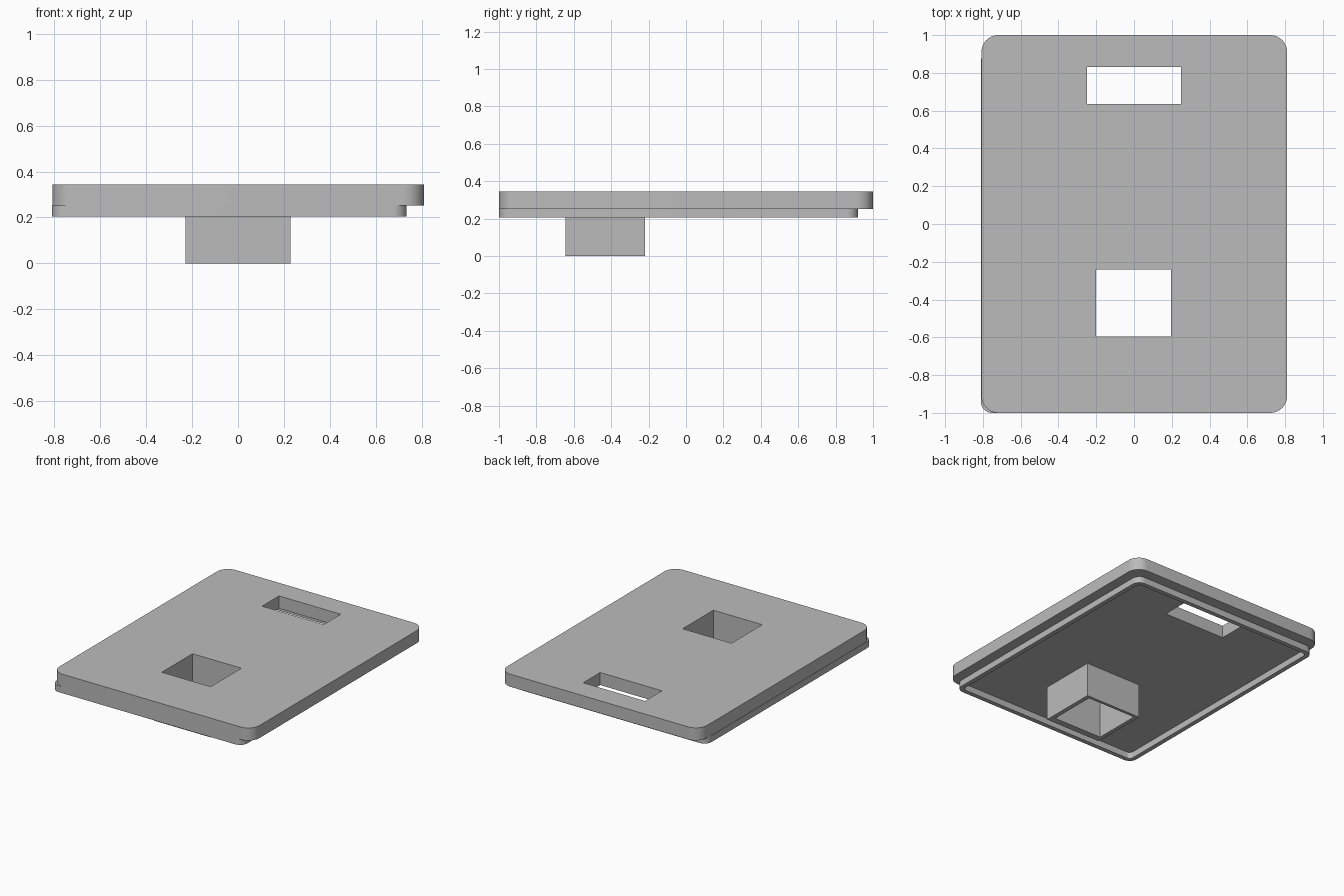
import bpy, bmesh
from math import sin, cos, pi

cube = bpy.data.objects.get("Cube")
if cube:
    bpy.data.objects.remove(cube, do_unlink=True)

grey = bpy.data.materials.new("plain grey")
grey.use_nodes = True
grey.diffuse_color = (0.5, 0.5, 0.5, 1)
grey.node_tree.nodes["Principled BSDF"].inputs["Base Color"].default_value = (0.5, 0.5, 0.5, 1)


def outline(x0, x1, y0, y1, r=0.0, steps=10):
    """Rectangle outline, with rounded corners when r is given."""
    if r == 0:
        return [(x0, y0), (x1, y0), (x1, y1), (x0, y1)]
    centres = [(x1 - r, y1 - r), (x0 + r, y1 - r), (x0 + r, y0 + r), (x1 - r, y0 + r)]
    points = []
    for corner, (cx, cy) in enumerate(centres):
        for i in range(steps + 1):
            a = (corner + i / steps) * pi / 2
            points.append((cx + r * cos(a), cy + r * sin(a)))
    return points


def slab(name, z0, z1, *loops):
    """Extrude the first loop from z0 to z1, with the other loops as holes."""
    curve = bpy.data.curves.new(name, "CURVE")
    curve.dimensions = "2D"
    curve.fill_mode = "BOTH"
    curve.extrude = (z1 - z0) / 2
    for loop in loops:
        spline = curve.splines.new("POLY")
        spline.points.add(len(loop) - 1)
        for point, (x, y) in zip(spline.points, loop):
            point.co = (x, y, 0, 1)
        spline.use_cyclic_u = True
    obj = bpy.data.objects.new(name, curve)
    bpy.context.collection.objects.link(obj)
    obj.location.z = (z0 + z1) / 2
    bpy.ops.object.select_all(action="DESELECT")
    obj.select_set(True)
    bpy.context.view_layer.objects.active = obj
    bpy.ops.object.convert(target="MESH")
    obj = bpy.context.object
    # Weld the caps to the walls
    bm = bmesh.new()
    bm.from_mesh(obj.data)
    bmesh.ops.remove_doubles(bm, verts=bm.verts, dist=0.0001)
    bmesh.ops.recalc_face_normals(bm, faces=bm.faces)
    bm.to_mesh(obj.data)
    bm.free()
    obj.data.materials.clear()
    obj.data.materials.append(grey)
    bpy.ops.object.shade_smooth_by_angle(angle=pi / 6)
    return obj


LIP_Z, PLATE_Z, TOP_Z = 0.205, 0.252, 0.344
square_hole = outline(-0.2, 0.196, -0.596, -0.241)
slot = outline(-0.25, 0.25, 0.636, 0.832)

# Cover plate with its two openings
slab("cover_plate", PLATE_Z, TOP_Z, outline(-0.808, 0.811, -1, 1, 0.09), square_hole, slot)

# Thin locating lip under the plate, flush with the front and the -x side
wall = 0.033
slab("locating_lip", LIP_Z, PLATE_Z,
     outline(-0.811, 0.735, -1, 0.92, 0.06),
     outline(-0.811 + wall, 0.735 - wall, -1 + wall, 0.92 - wall, 0.03))

# Square sleeve hanging below the square opening
slab("square_sleeve", 0, PLATE_Z, outline(-0.229, 0.228, -0.644, -0.219), square_hole)
